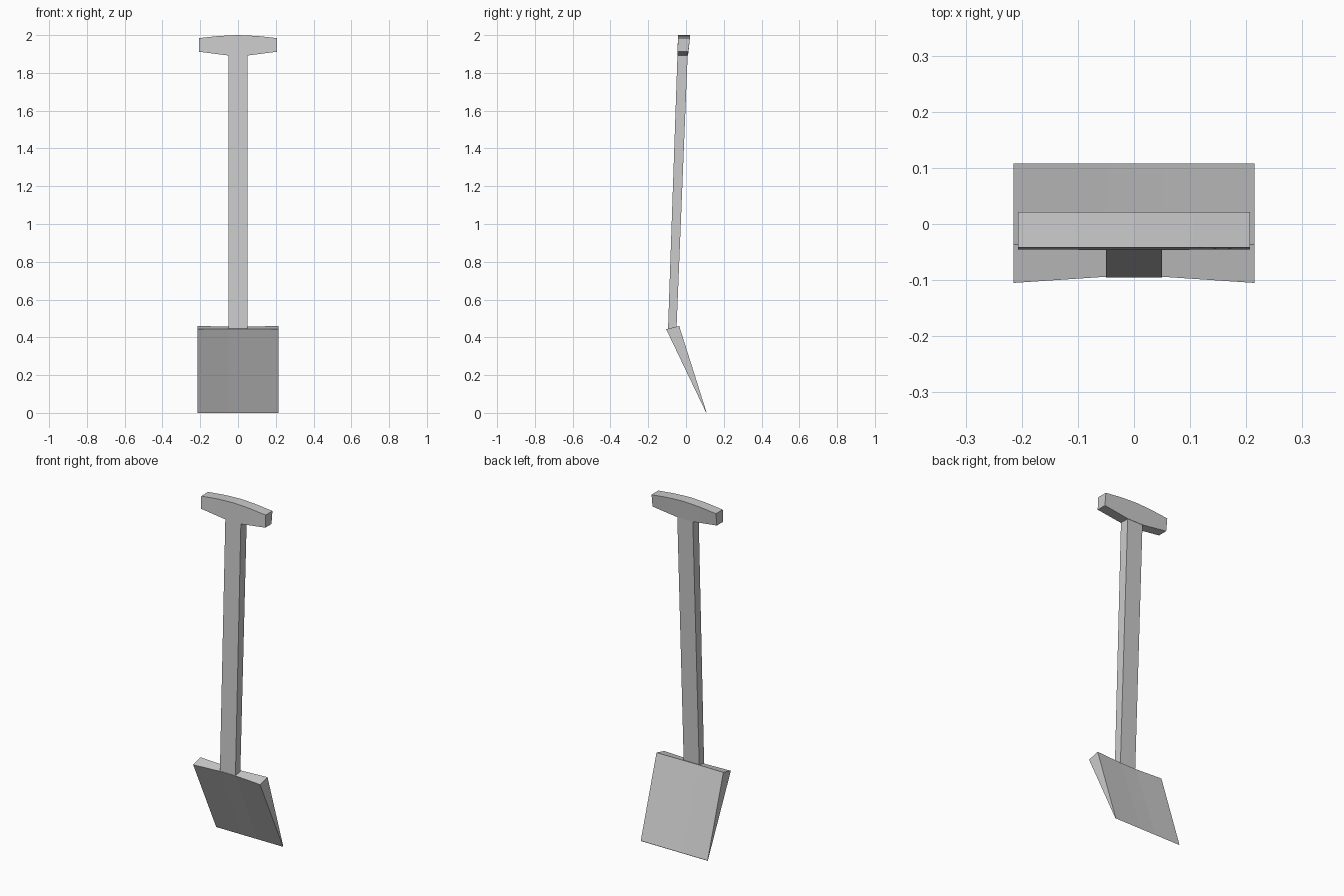
import bpy, bmesh

if "Cube" in bpy.data.objects:
    bpy.data.objects.remove(bpy.data.objects["Cube"])


def loft_x(name, half_sections):
    """Skin (y, z) profiles placed along x; half sections are mirrored to -x."""
    sections = [(-x, p) for x, p in reversed(half_sections) if x > 0] + half_sections
    bm = bmesh.new()
    rings = [[bm.verts.new((x, y, z)) for y, z in prof] for x, prof in sections]
    for a, b in zip(rings, rings[1:]):
        n = len(a)
        for i in range(n):
            j = (i + 1) % n
            bm.faces.new((a[i], a[j], b[j], b[i]))
    bm.faces.new(rings[0])
    bm.faces.new(rings[-1])
    bmesh.ops.recalc_face_normals(bm, faces=bm.faces)
    mesh = bpy.data.meshes.new(name)
    bm.to_mesh(mesh)
    bm.free()
    obj = bpy.data.objects.new(name, mesh)
    bpy.context.collection.objects.link(obj)
    return obj


def grip_profile(low, high):
    # front and back faces lean slightly with height
    t = (1.985 - low) / 0.09
    return [(-0.043 - 0.003 * t, low), (0.018 - 0.007 * t, low),
            (0.021, high), (-0.042, high)]


# Gently arched cross grip
loft_x("grip", [(0.0, grip_profile(1.892, 2.0)),
                (0.05, grip_profile(1.892, 1.998)),
                (0.105, grip_profile(1.899, 1.995)),
                (0.207, grip_profile(1.912, 1.984))])

# Leaning square shaft, ends tucked into grip and blade
loft_x("shaft", [(0.05, [(-0.095, 0.447), (-0.05, 0.452),
                         (0.009, 1.9), (-0.045, 1.9)])])

# Wedge blade, thick at the shoulders and sharp at the tip
tip = [(0.107, 0.0), (0.108, 0.005)]
loft_x("blade", [(0.05, [(-0.094, 0.445), tip[0], tip[1], (-0.043, 0.457)]),
                 (0.215, [(-0.105, 0.443), tip[0], tip[1], (-0.036, 0.46)])])
